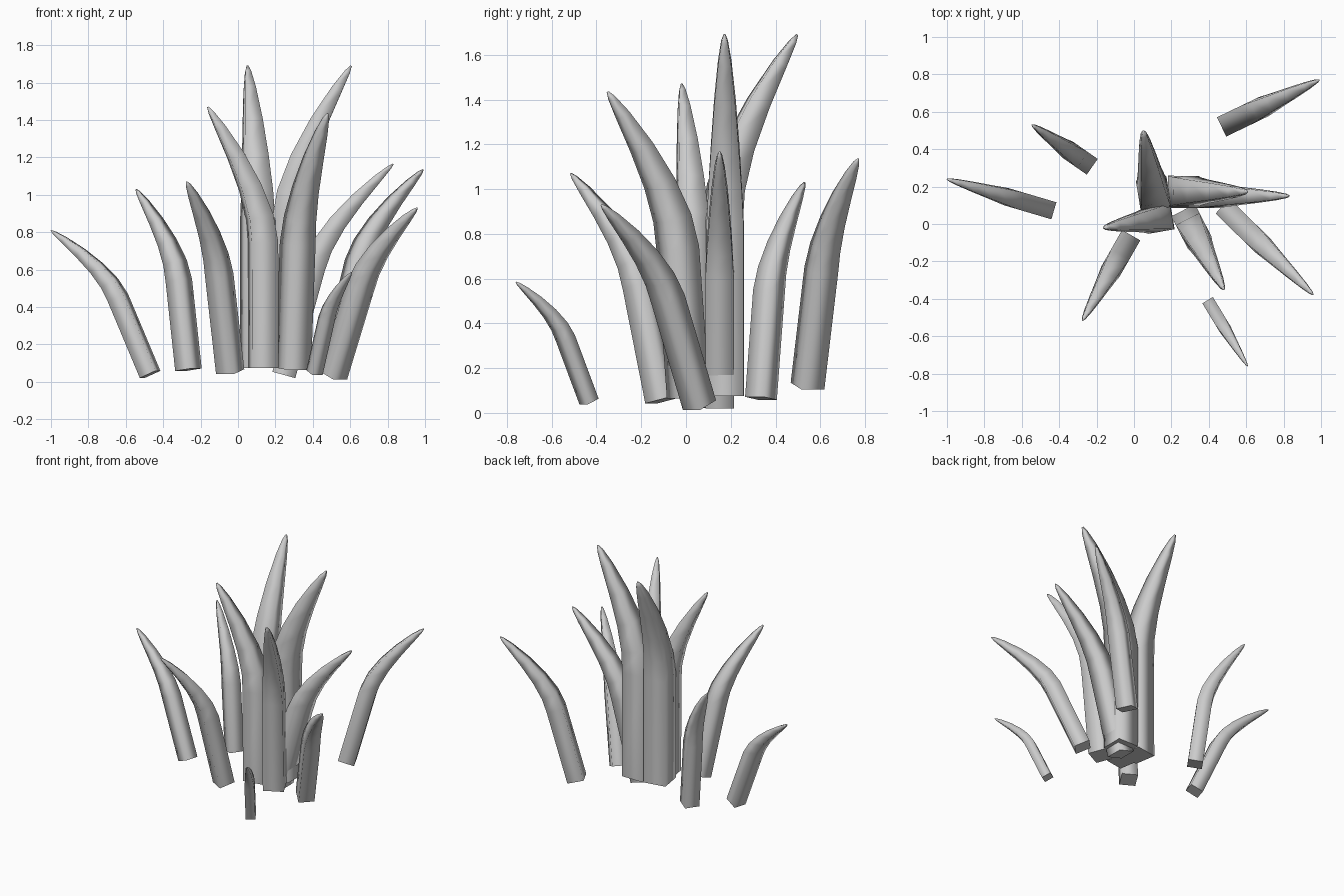
import bpy, bmesh
from math import atan2, radians, hypot, sin, cos
from mathutils import Matrix, Vector

if "Cube" in bpy.data.objects:
    bpy.data.objects.remove(bpy.data.objects["Cube"])

BEND = radians(12)        # angle between the stalk and the base-to-tip chord
KNEE, CONTROL = 0.47, 0.65
TIP = (sin(BEND), cos(BEND))


# spine of a unit-long blade in its own x/z plane: (x, z, lean, width)
def spine():
    rings = [(0, 0, 0, 1.0), (0, KNEE, radians(3), 1.0)]
    for u, w in ((0.24, 0.91), (0.48, 0.76), (0.7, 0.58), (0.88, 0.36), (0.97, 0.18), (1.0, 0.05)):
        v = 1 - u
        x = u * u * TIP[0]
        z = v * v * KNEE + 2 * u * v * CONTROL + u * u * TIP[1]
        dx = 2 * u * TIP[0]
        dz = 2 * v * (CONTROL - KNEE) + 2 * u * (TIP[1] - CONTROL)
        rings.append((x, z, atan2(dx, dz), w))
    return rings


# square-section blade, tilted and turned so it runs from base to tip
def blade(name, base, tip):
    base, tip = Vector(base), Vector(tip)
    d = tip - base
    tilt = atan2(hypot(d.x, d.y), d.z) - BEND
    place = (Matrix.Translation(base) @ Matrix.Rotation(atan2(d.y, d.x), 4, 'Z')
             @ Matrix.Rotation(tilt, 4, 'Y') @ Matrix.Scale(d.length, 4))
    bm = bmesh.new()
    previous = None
    for x, z, lean, w in spine():
        h = 0.05 * w
        ring = [bm.verts.new(place @ Vector((x + a * h * cos(lean), b * h, z - a * h * sin(lean))))
                for a, b in ((1, 1), (-1, 1), (-1, -1), (1, -1))]
        if previous:
            for i in range(4):
                j = (i + 1) % 4
                bm.faces.new((previous[i], previous[j], ring[j], ring[i])).smooth = True
        else:
            cap = bm.faces.new(ring[::-1])
        previous = ring
    bm.faces.new(previous).smooth = True
    for e in cap.edges:
        e.smooth = False
    bmesh.ops.recalc_face_normals(bm, faces=bm.faces)
    mesh = bpy.data.meshes.new(name)
    bm.to_mesh(mesh)
    bm.free()
    bpy.context.collection.objects.link(bpy.data.objects.new(name, mesh))


# tall central blades
blade("tall_blade_back", (0.105, 0.16, 0.075), (0.05, 0.497, 1.69))
blade("tall_blade_right", (0.265, 0.175, 0.075), (0.605, 0.172, 1.69))
blade("tall_blade_left", (0.135, 0.03, 0.075), (-0.162, -0.02, 1.47))
blade("tall_blade_front", (0.295, 0.01, 0.07), (0.48, -0.35, 1.435))

# leaning outer blades
blade("outer_blade_back_right", (0.518, 0.543, 0.12), (0.99, 0.77, 1.135))
blade("outer_blade_back_left", (-0.265, 0.335, 0.065), (-0.545, 0.53, 1.03))
blade("outer_blade_left", (-0.47, 0.083, 0.04), (-1.0, 0.24, 0.81))
blade("outer_blade_front_left", (-0.042, -0.107, 0.055), (-0.275, -0.515, 1.07))
blade("outer_blade_right", (0.245, 0.15, 0.037), (0.83, 0.15, 1.165))
blade("outer_blade_front_right", (0.51, 0.06, 0.035), (0.958, -0.378, 0.93))
blade("small_blade_front", (0.409, -0.433, 0.05), (0.607, -0.76, 0.585))
